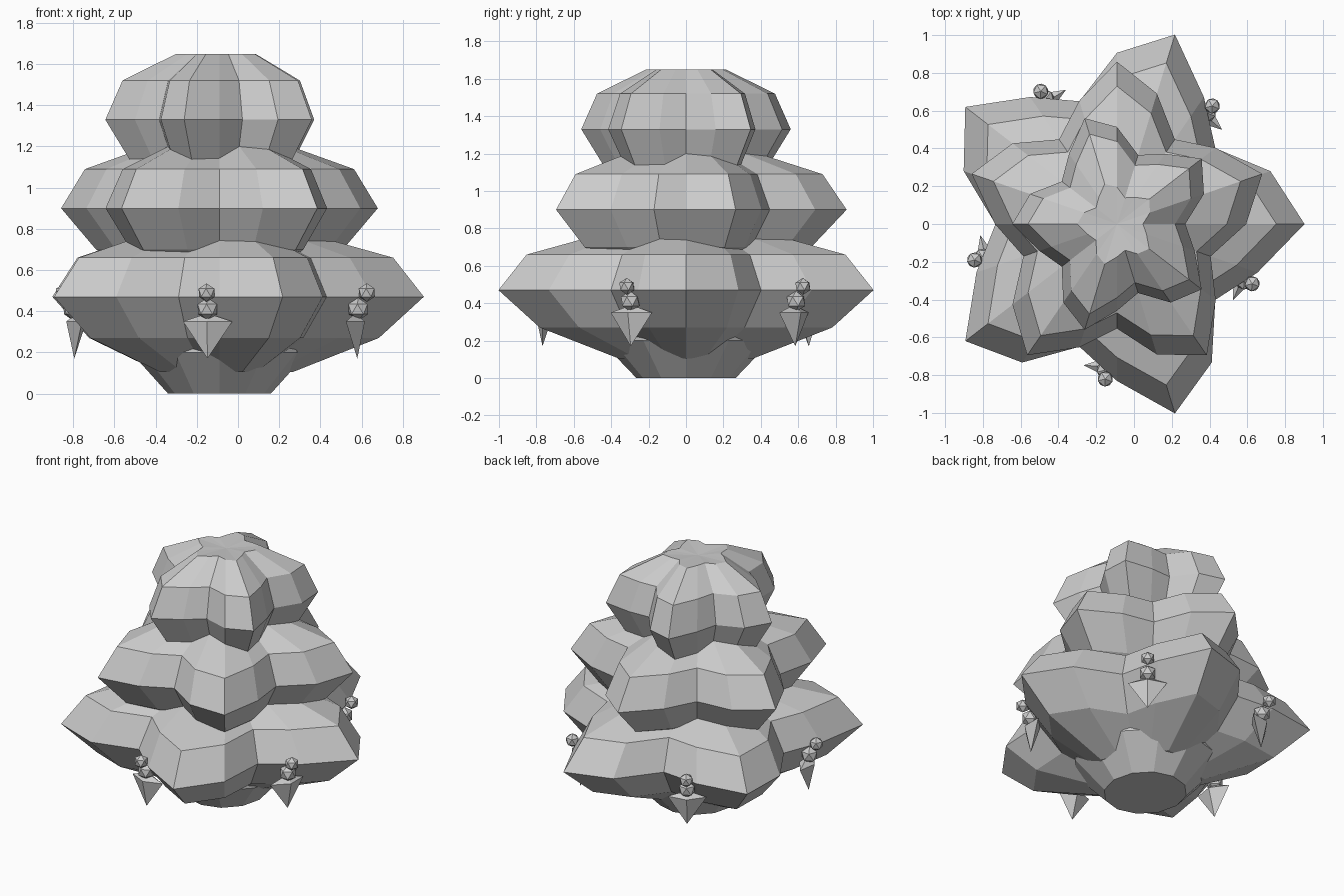
import bpy, bmesh, math
from mathutils import Matrix

if "Cube" in bpy.data.objects:
    bpy.data.objects.remove(bpy.data.objects["Cube"])

CX, SY = -0.09, 1.062      # axis position, slight stretch along y
grey = bpy.data.materials.new("pale_grey")
grey.diffuse_color = (0.6, 0.6, 0.6, 1)
grey.use_nodes = True
grey.node_tree.nodes["Principled BSDF"].inputs["Base Color"].default_value = grey.diffuse_color


def finish(name, bm):
    bmesh.ops.recalc_face_normals(bm, faces=bm.faces)
    me = bpy.data.meshes.new(name)
    bm.to_mesh(me)
    bm.free()
    me.materials.append(grey)
    ob = bpy.data.objects.new(name, me)
    bpy.context.collection.objects.link(ob)
    return ob


def lathe(name, profile, sides, radius_fn):
    """Stack rings from (radius, z) pairs; radius 0 makes a pole."""
    bm = bmesh.new()
    rings = []
    for r, z in profile:
        if r == 0:
            rings.append([bm.verts.new((CX, 0, z))])
            continue
        ring = []
        for i in range(sides):
            a = 2 * math.pi * i / sides
            q = r * radius_fn(a)
            ring.append(bm.verts.new((CX + q * math.cos(a), SY * q * math.sin(a), z)))
        rings.append(ring)
    for lo, hi in zip(rings, rings[1:]):
        for i in range(sides):
            j = (i + 1) % sides
            if len(lo) == 1:
                bm.faces.new((lo[0], hi[j], hi[i]))
            elif len(hi) == 1:
                bm.faces.new((lo[i], lo[j], hi[0]))
            else:
                bm.faces.new((lo[i], lo[j], hi[j], hi[i]))
    return finish(name, bm)


# Trunk: flaring cone under the tiers
lathe("trunk", [(0, 0), (0.25, 0), (0.43, 0.2), (0.43, 0.4), (0, 0.4)], 12, lambda a: 1)

# Three five-lobed tiers, each turned further than the one below
tiers = [("lower_tier", 0.47, 0.818, 2.3),
         ("middle_tier", 0.90, 0.665, 16.5),
         ("top_tier", 1.33, 0.458, 33.0)]
shape = [(0, -0.37), (0.36, -0.365), (0.78, -0.2), (1, 0),
         (0.85, 0.19), (0.38, 0.32), (0, 0.31)]
for name, zc, mean, turn in tiers:
    lobes = lambda a, t=math.radians(turn): 1 + 0.218 * math.cos(5 * (a - t))
    lathe(name, [(mean * r, zc + dz) for r, dz in shape], 20, lobes)


# Hanging ornaments: ball, faceted neck and flat pointed drop
def place(bm, ang, r):
    spin = Matrix.Rotation(ang, 4, 'Z')
    spot = Matrix.Translation((CX + r * math.cos(ang), SY * r * math.sin(ang), 0))
    bmesh.ops.transform(bm, matrix=spot @ spin, verts=bm.verts)


for k in range(5):
    ang = math.radians(49.4 + 72 * k)

    bm = bmesh.new()
    bmesh.ops.create_icosphere(bm, subdivisions=1, radius=0.045,
                               matrix=Matrix.Translation((0, 0, 0.49)))
    place(bm, ang, 0.775)
    finish(f"ornament_ball_{k + 1}", bm)

    bm = bmesh.new()
    bmesh.ops.create_icosphere(bm, subdivisions=1, radius=0.055,
                               matrix=Matrix.Translation((0, 0, 0.41)))
    place(bm, ang, 0.73)
    finish(f"ornament_neck_{k + 1}", bm)

    bm = bmesh.new()
    tip = bm.verts.new((0.01, 0, 0.17))
    cap = bm.verts.new((0, 0, 0.39))
    mid = [bm.verts.new(p) for p in
           ((0.05, 0, 0.35), (0, 0.12, 0.35), (-0.05, 0, 0.35), (0, -0.12, 0.35))]
    for i in range(4):
        a, b = mid[i], mid[(i + 1) % 4]
        bm.faces.new((a, b, cap))
        bm.faces.new((b, a, tip))
    place(bm, ang, 0.715)
    finish(f"ornament_drop_{k + 1}", bm)
